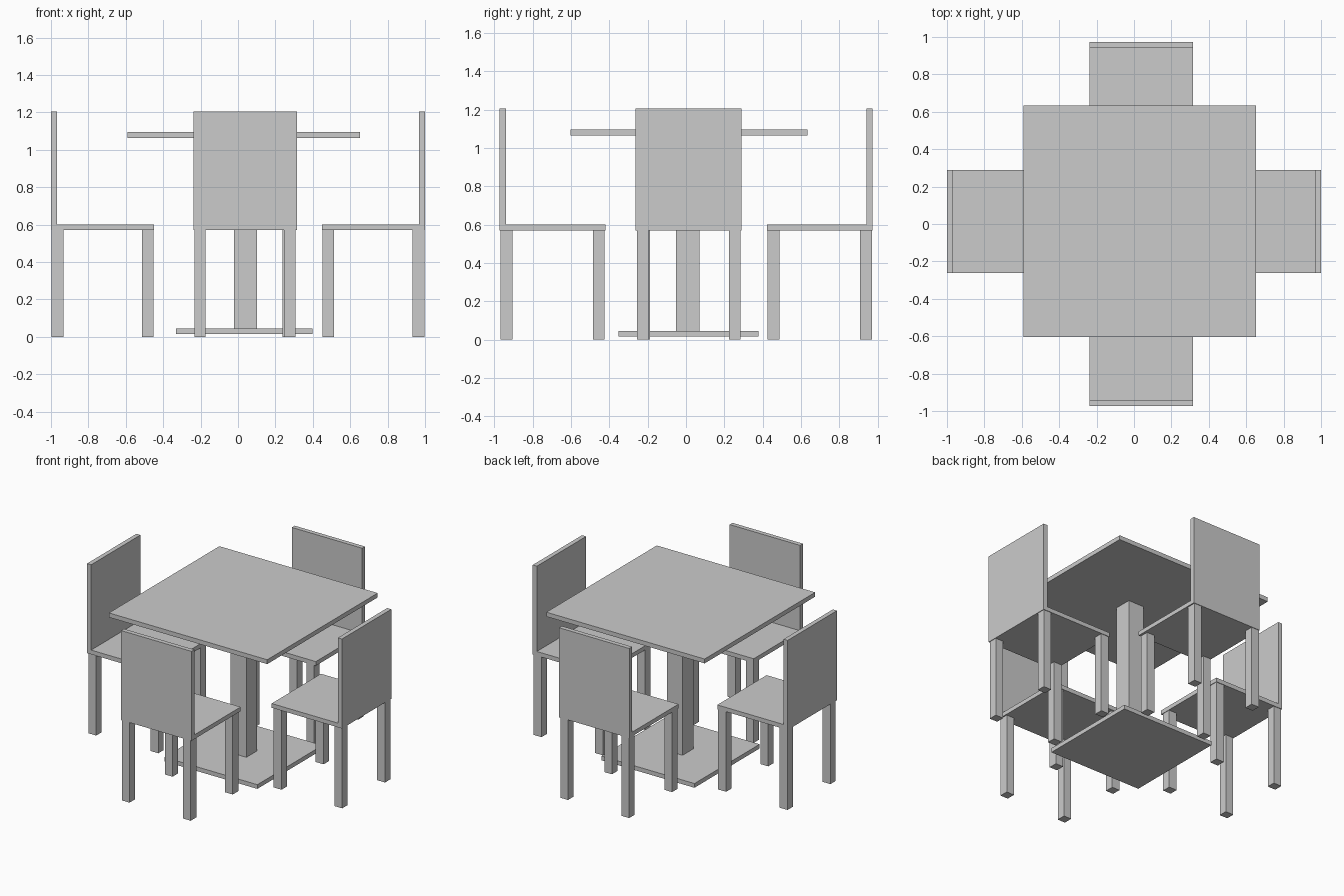
import bpy
from mathutils import Matrix, Vector

if "Cube" in bpy.data.objects:
    bpy.data.objects.remove(bpy.data.objects["Cube"])


def box(name, x, y, z, place=None):
    """Axis-aligned box from (min, max) ranges, optionally moved by a matrix."""
    cs = [(a, b, c) for a in x for b in y for c in z]
    if place:
        cs = [place @ Vector(c) for c in cs]
    lo = [min(c[i] for c in cs) for i in range(3)]
    hi = [max(c[i] for c in cs) for i in range(3)]
    bpy.ops.mesh.primitive_cube_add(size=1, location=[(l + h) / 2 for l, h in zip(lo, hi)])
    ob = bpy.context.object
    ob.name = name
    ob.scale = [h - l for l, h in zip(lo, hi)]
    bpy.ops.object.transform_apply(location=False, rotation=False, scale=True)
    return ob


def chair(side, place):
    """Chair centred on its seat, with the backrest at local -y."""
    h = 0.276
    box(side + "_chair_seat", (-h, h), (-h, h), (0.57, 0.60), place)
    box(side + "_chair_back", (-h, h), (-h, -h + 0.032), (0.60, 1.205), place)
    # back legs sit slightly wider than the front legs on one side
    for name, y0, right in (("back", -0.272, 0.208), ("front", 0.21, 0.200)):
        for hand, x0 in (("left", -0.272), ("right", right)):
            box(f"{side}_chair_{name}_{hand}_leg", (x0, x0 + 0.06),
                (y0, y0 + 0.062), (0, 0.57), place)


# Table: top, column and floor plate
box("table_top", (-0.59, 0.652), (-0.604, 0.634), (1.064, 1.095))
box("table_column", (-0.022, 0.102), (-0.052, 0.07), (0.045, 1.064))
box("table_base", (-0.331, 0.398), (-0.352, 0.378), (0.015, 0.045))

# Chairs: front and left, plus their mirrored partners
turn = Matrix(((0, 1, 0, 0), (-1, 0, 0, 0), (0, 0, 1, 0), (0, 0, 0, 1)))
flip_x = Matrix.Diagonal((-1, 1, 1, 1))
flip_y = Matrix.Diagonal((1, -1, 1, 1))
chair("front", Matrix.Translation((0.039, -0.696, 0)))
chair("back", Matrix.Translation((0.039, 0.698, 0)) @ flip_y)
chair("left", Matrix.Translation((-0.724, 0.013, 0)) @ turn)
chair("right", Matrix.Translation((0.724, 0.013, 0)) @ flip_x @ turn)
